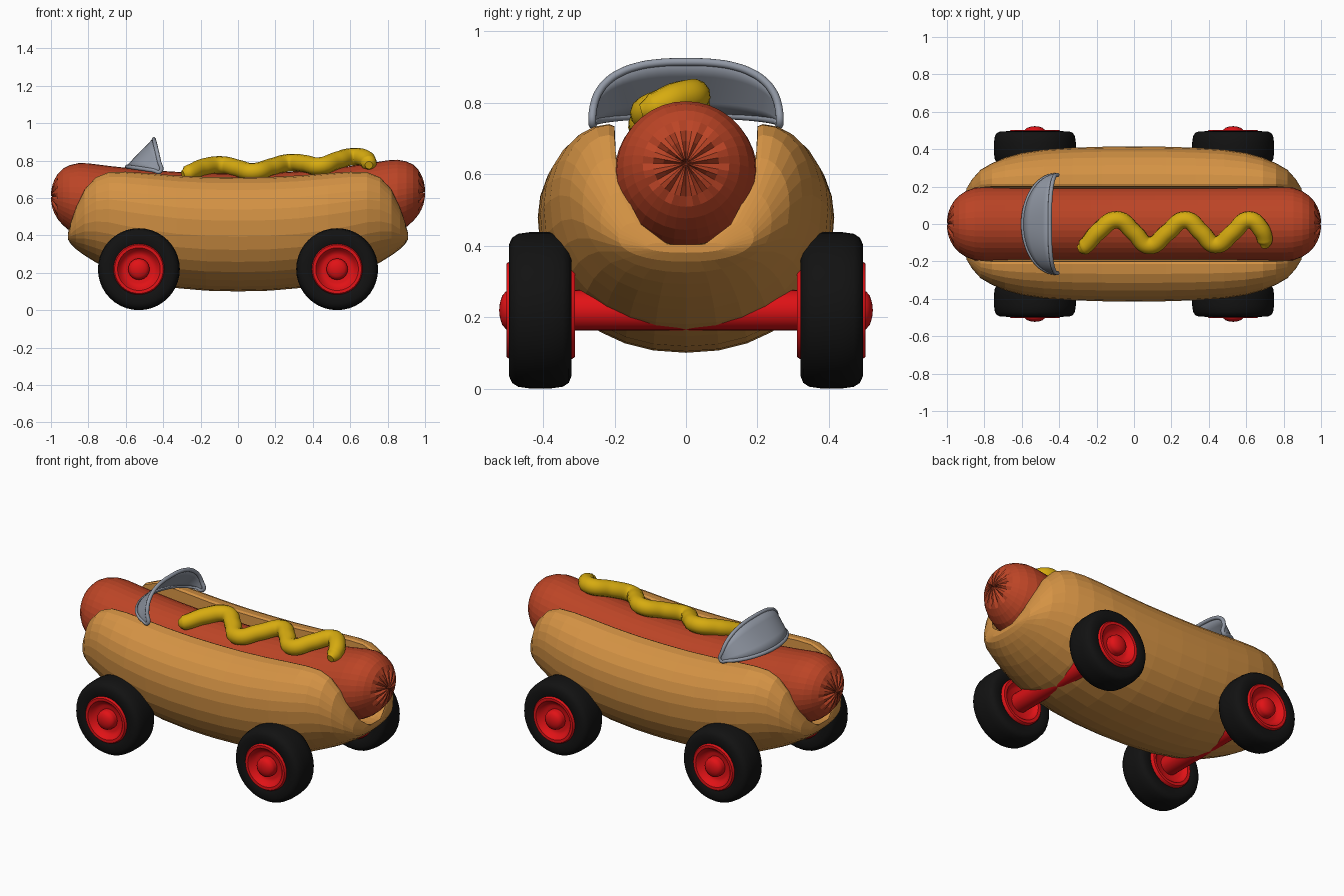
import bpy, bmesh, math
from math import sin, cos, pi

if "Cube" in bpy.data.objects:
    bpy.data.objects.remove(bpy.data.objects["Cube"])


def material(name, rgb):
    m = bpy.data.materials.new(name)
    m.diffuse_color = (*rgb, 1)
    m.use_nodes = True
    m.node_tree.nodes["Principled BSDF"].inputs["Base Color"].default_value = m.diffuse_color
    return m


BUN = material("bun tan", (0.66, 0.29, 0.058))
SAUSAGE = material("sausage red brown", (0.50, 0.058, 0.019))
MUSTARD = material("mustard yellow", (0.68, 0.41, 0.005))
RED = material("wheel red", (0.75, 0.006, 0.008))
BLACK = material("tyre black", (0.006, 0.006, 0.006))
GREY = material("windshield grey", (0.29, 0.32, 0.38))


def smooth(o, angle=40):
    bpy.ops.object.select_all(action='DESELECT')
    o.select_set(True)
    bpy.context.view_layer.objects.active = o
    bpy.ops.object.shade_smooth_by_angle(angle=math.radians(angle))


def loft(name, rings, mat, around=True, caps=False, along=False):
    """Skin a list of equal-length point rings."""
    bm = bmesh.new()
    vs = [[bm.verts.new(p) for p in r] for r in rings]
    n = len(rings[0])
    for i in range(len(vs) if along else len(vs) - 1):
        a, b = vs[i], vs[(i + 1) % len(vs)]
        for j in range(n if around else n - 1):
            k = (j + 1) % n
            bm.faces.new((a[j], a[k], b[k], b[j]))
    if caps:
        bm.faces.new(vs[0])
        bm.faces.new(vs[-1])
    bmesh.ops.remove_doubles(bm, verts=bm.verts, dist=1e-5)
    bmesh.ops.recalc_face_normals(bm, faces=bm.faces)
    me = bpy.data.meshes.new(name)
    bm.to_mesh(me)
    bm.free()
    me.materials.append(mat)
    o = bpy.data.objects.new(name, me)
    bpy.context.collection.objects.link(o)
    return o


def lathe(name, profile, cx, cz, side, mat, closed, n=40):
    """Spin (radius, y) points about a y-direction axle."""
    rings = [[(cx + r * cos(2 * pi * j / n), side * y, cz + r * sin(2 * pi * j / n))
              for j in range(n)] for r, y in profile]
    o = loft(name, rings, mat, along=closed)
    smooth(o)
    return o


def tube(name, pts, radius, mat, cyclic=False):
    """Round tube through (x, y, z, radius factor) points."""
    cu = bpy.data.curves.new(name, 'CURVE')
    cu.dimensions = '3D'
    cu.bevel_depth = radius
    cu.bevel_resolution = 4
    cu.resolution_u = 8
    cu.use_fill_caps = True
    sp = cu.splines.new('BEZIER')
    sp.bezier_points.add(len(pts) - 1)
    for bp, p in zip(sp.bezier_points, pts):
        bp.co = p[:3]
        bp.radius = p[3]
        bp.handle_left_type = bp.handle_right_type = 'AUTO'
    sp.use_cyclic_u = cyclic
    cu.materials.append(mat)
    o = bpy.data.objects.new(name, cu)
    bpy.context.collection.objects.link(o)
    bpy.ops.object.select_all(action='DESELECT')
    o.select_set(True)
    bpy.context.view_layer.objects.active = o
    bpy.ops.object.convert(target='MESH')
    smooth(bpy.context.view_layer.objects.active, 50)


# Bun: half stations (x, half width, bottom, lip top, trough half width, trough floor)
half = [(0.00, .415, .100, .710, .20, .34), (0.17, .413, .104, .712, .20, .34),
        (0.33, .408, .118, .720, .20, .35), (0.48, .398, .146, .732, .20, .36),
        (0.60, .380, .180, .740, .20, .37), (0.69, .355, .220, .738, .20, .38),
        (0.76, .325, .255, .710, .20, .385), (0.82, .290, .292, .645, .195, .39),
        (0.865, .240, .325, .550, .170, .395), (0.895, .190, .355, .465, .125, .40),
        (0.910, .110, .380, .408, .050, .403)]


def bun_ring(x, w, zb, zt, yi, t):
    zm = zb + (zt - zb) * 0.62
    yc = yi + 0.015
    pts = []
    for i in range(9):                       # lower outside
        a = pi / 2 * i / 8
        pts.append((w * sin(a) ** 0.92, zm - (zm - zb) * cos(a) ** 0.92 if i < 8 else zm))
    for i in range(1, 7):                    # upper outside
        a = pi / 2 * i / 6
        pts.append((yc + (w - yc) * cos(a), zm + (zt - zm) * sin(a)))
    for i in range(9):                       # trough
        a = pi / 2 * i / 8
        pts.append((yi * max(cos(a), 0) ** 0.85, zt - .006 - (zt - .006 - t) * sin(a)))
    pts[-1] = (0, t)
    return [(x, y, z) for y, z in pts] + [(x, -y, z) for y, z in pts[-2:0:-1]]


stations = [(-s[0], *s[1:]) for s in half[:0:-1]] + half
loft("bun", [bun_ring(*s) for s in stations], BUN, caps=True)

# Sausage: sagging capsule with puckered ends
N = 36
prof = [(-0.8 + 1.6 * i / 14, 0.2) for i in range(15)]
end = [(0.8 + 0.2 * sin(a), 0.2 * cos(a) ** 0.9) for a in
       [math.radians(d) for d in (15, 30, 43, 55, 65, 74, 82, 87)]] + [(0.988, 0.001)]
prof = [(-x, r) for x, r in end[::-1]] + prof + end
rings = []
for x, r in prof:
    cz = 0.53 + (0.08 if x > 0 else 0.062) * (min(abs(x), 0.95) / 0.85) ** 2
    ring = []
    for j in range(N):
        a = 2 * pi * j / N
        dent = 0.012 if (j % 3 == 0 and 0.01 < r < 0.10) else 0
        ring.append((x - math.copysign(dent, x), r * cos(a), cz + r * sin(a)))
    rings.append(ring)
loft("sausage", rings, SAUSAGE, caps=True)

# Mustard squiggle
tube("mustard", [(-.295, -.135, .725, .45), (-.27, -.125, .732, .9), (-.19, -.04, .762, 1),
                 (-.09, .022, .776, 1), (0, -.045, .757, 1), (.08, -.115, .740, 1),
                 (.18, -.045, .765, 1), (.275, .022, .788, 1), (.36, -.045, .782, 1),
                 (.435, -.11, .770, 1), (.53, -.045, .80, 1), (.615, .022, .820, 1),
                 (.68, -.03, .81, 1), (.70, -.09, .785, .9), (.70, -.125, .775, .45)],
     0.047, MUSTARD)

# Windshield: curved sheet leaning back from a bowed base, with a rim
M = 28
base, top = [], []
for i in range(M + 1):
    a = pi * i / M
    c, s = cos(a), max(sin(a), 0)
    base.append((-.415 - .178 * s, .262 * c, .742 + .025 * s))
    top.append((-.415 - .035 * s, .262 * math.copysign(abs(c) ** 0.76, c),
                .742 + .172 * s ** 0.76))
rows = [[tuple(b[k] + (t[k] - b[k]) * v / 4 for k in range(3)) for b, t in zip(base, top)]
        for v in range(5)]
shield = loft("windshield", rows, GREY, around=False)
sol = shield.modifiers.new("thickness", 'SOLIDIFY')
sol.thickness = 0.012
sol.offset = 0
smooth(shield)
loop = base[::2] + top[-3:1:-2]
tube("windshield_rim", [(*p, 1) for p in loop], 0.011, GREY, True)

# Wheels and axles
WZ = 0.219
TYRE = [(.125, .335), (.15, .323), (.185, .321), (.203, .328), (.214, .345), (.219, .38),
        (.219, .435), (.214, .470), (.203, .487), (.185, .495), (.15, .496), (.125, .485)]
HUB = [(0, .468), (.075, .468), (.092, .474), (.104, .490), (.114, .502), (.130, .503),
       (.136, .495), (.136, .318), (.130, .310), (.112, .311), (.100, .325), (.085, .335),
       (0, .335)]
AXLE = [(.057, 0), (.057, .490), (.053, .504), (.040, .515), (.020, .521), (0, .523)]
for end_name, x in (("front", -.53), ("rear", .53)):
    for side_name, s in (("right", -1), ("left", 1)):
        tag = f"{end_name}_{side_name}"
        lathe(tag + "_tyre", TYRE, x, WZ, s, BLACK, True)
        lathe(tag + "_hub", HUB, x, WZ, s, RED, False)
    full = [(r, -y) for r, y in AXLE[:0:-1]] + AXLE[1:]
    lathe(end_name + "_axle", full, x, WZ, 1, RED, False, 24)
